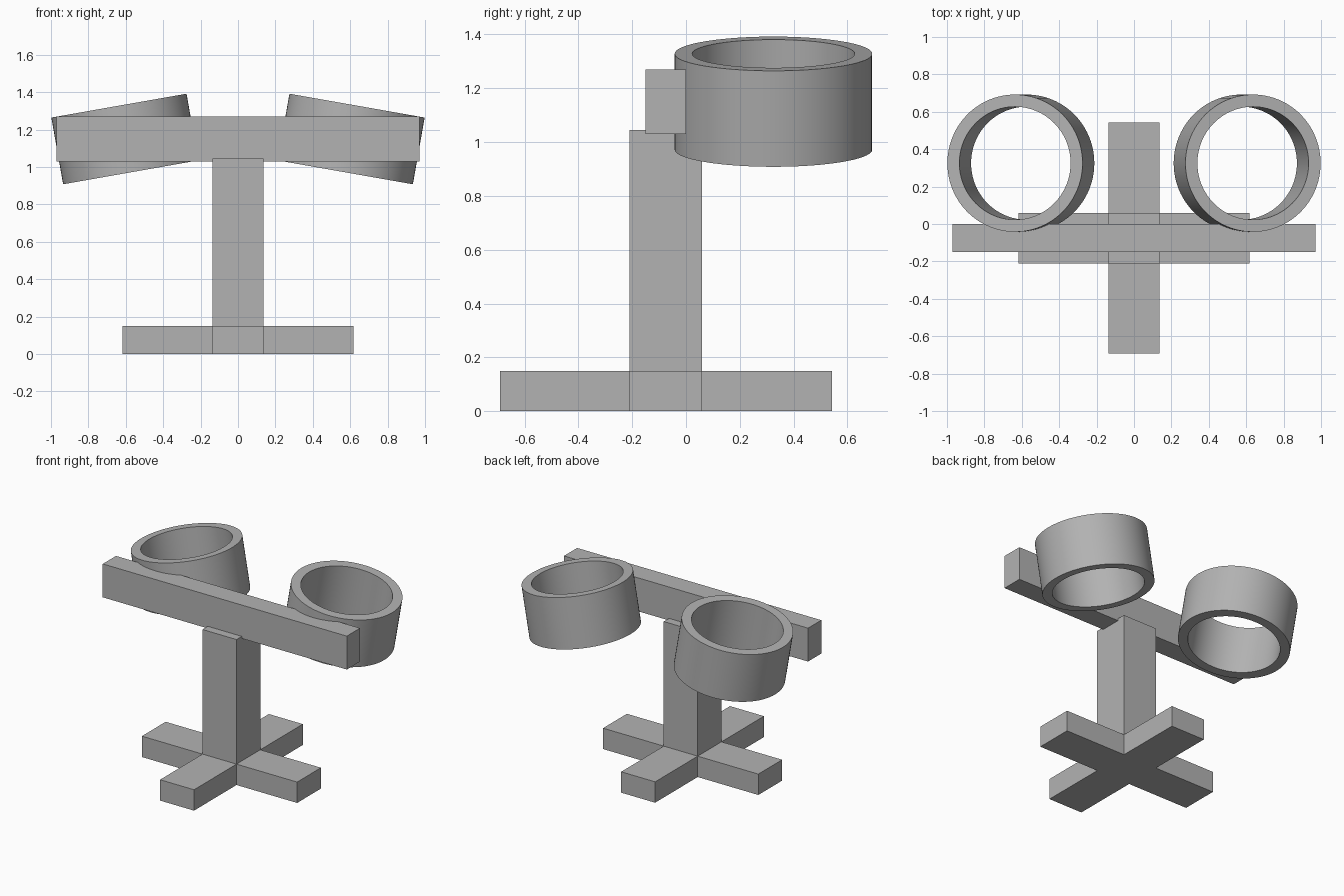
import bpy
import bmesh
from math import radians
from mathutils import Matrix

default = bpy.data.objects.get("Cube")
if default:
    bpy.data.objects.remove(default, do_unlink=True)

grey = bpy.data.materials.new("plain grey")
grey.use_nodes = True
colour = (0.45, 0.45, 0.45, 1)
grey.diffuse_color = colour
grey.node_tree.nodes["Principled BSDF"].inputs["Base Color"].default_value = colour


def add_object(name, bm):
    mesh = bpy.data.meshes.new(name)
    bmesh.ops.recalc_face_normals(bm, faces=bm.faces)
    bm.to_mesh(mesh)
    bm.free()
    mesh.materials.append(grey)
    obj = bpy.data.objects.new(name, mesh)
    bpy.context.collection.objects.link(obj)
    return obj


def add_box(name, x, y, z):
    """Box from (low, high) ranges on each axis."""
    bm = bmesh.new()
    ranges = (x, y, z)
    size = [hi - lo for lo, hi in ranges]
    centre = [(hi + lo) / 2 for lo, hi in ranges]
    bmesh.ops.create_cube(bm, size=1, matrix=Matrix.Translation(centre) @ Matrix.Diagonal((*size, 1)))
    return add_object(name, bm)


def add_ring(name, side, outer=0.367, inner=0.302, height=0.362):
    """Open holder ring, tilted outward by spinning a wall profile."""
    bm = bmesh.new()
    h = height / 2
    corners = [bm.verts.new((r, 0, z)) for r, z in
               ((inner, -h), (outer, -h), (outer, h), (inner, h))]
    edges = [bm.edges.new((corners[i], corners[(i + 1) % 4])) for i in range(4)]
    bmesh.ops.spin(bm, geom=corners + edges, cent=(0, 0, 0), axis=(0, 0, 1),
                   angle=radians(360), steps=96, use_duplicate=False)
    bmesh.ops.remove_doubles(bm, verts=bm.verts, dist=0.0005)
    obj = add_object(name, bm)
    obj.location = (side * 0.605, 0.325, 1.15)
    obj.rotation_euler.y = side * radians(10)
    bpy.ops.object.select_all(action='DESELECT')
    obj.select_set(True)
    bpy.context.view_layer.objects.active = obj
    bpy.ops.object.shade_smooth_by_angle(angle=radians(30))


# Cross-shaped foot
add_box("foot_crosswise", (-0.617, 0.617), (-0.21, 0.06), (0, 0.15))
add_box("foot_lengthwise", (-0.135, 0.135), (-0.692, 0.543), (0, 0.15))

# Upright and top bar
add_box("post", (-0.135, 0.135), (-0.21, 0.06), (0, 1.045))
add_box("crossbar", (-0.97, 0.97), (-0.15, 0), (1.03, 1.27))

# Tilted holder rings behind the bar
add_ring("left_ring", 1)
add_ring("right_ring", -1)
